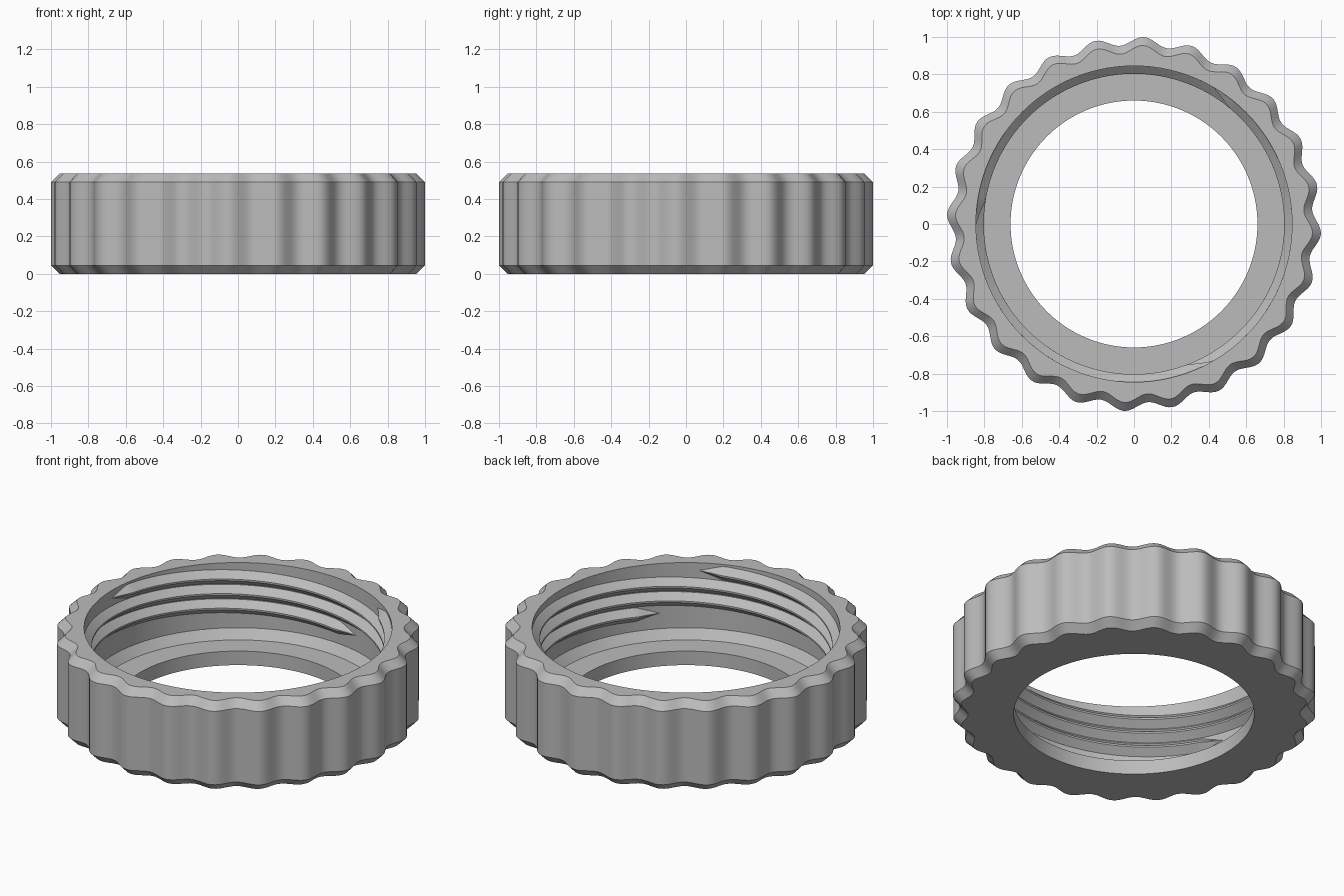
import bpy, bmesh, math
from math import sin, cos, radians, pi

cube = bpy.data.objects.get("Cube")
if cube:
    bpy.data.objects.remove(cube, do_unlink=True)

grey = bpy.data.materials.new("mid grey")
grey.use_nodes = True
colour = (0.5, 0.5, 0.5, 1)
grey.diffuse_color = colour
grey.node_tree.nodes["Principled BSDF"].inputs["Base Color"].default_value = colour


def skin(name, rings, closed_path):
    """Join closed cross-section rings into a smooth surface with sharp creases."""
    bm = bmesh.new()
    loops = [[bm.verts.new(p) for p in ring] for ring in rings]
    count = len(loops)
    for i in range(count if closed_path else count - 1):
        a, b = loops[i], loops[(i + 1) % count]
        for j in range(len(a)):
            k = (j + 1) % len(a)
            bm.faces.new((a[j], a[k], b[k], b[j]))
    if not closed_path:
        bm.faces.new(loops[0])
        bm.faces.new(loops[-1])
    bmesh.ops.recalc_face_normals(bm, faces=bm.faces)
    mesh = bpy.data.meshes.new(name)
    bm.to_mesh(mesh)
    bm.free()
    obj = bpy.data.objects.new(name, mesh)
    bpy.context.collection.objects.link(obj)
    mesh.materials.append(grey)
    bpy.ops.object.select_all(action='DESELECT')
    obj.select_set(True)
    bpy.context.view_layer.objects.active = obj
    bpy.ops.object.shade_smooth_by_angle(angle=radians(25))
    return obj


# Ring body: profile of (radius, height, scalloped) swept around z
LOBES, PHASE, WAVE = 24, radians(-3), 0.0225
HEIGHT, CHAMFER = 0.535, 0.045
profile = [
    (0.66, 0, False),
    (0.978 - CHAMFER, 0, True),
    (0.978, CHAMFER, True),
    (0.978, HEIGHT - CHAMFER, True),
    (0.978 - CHAMFER, HEIGHT, True),
    (0.845, HEIGHT, False),
    (0.845, 0.14, False),
    (0.805, 0.085, False),
    (0.66, 0.085, False),
]
SEGMENTS = LOBES * 14
rings = []
for i in range(SEGMENTS):
    a = 2 * pi * i / SEGMENTS
    wave = WAVE * cos(LOBES * (a - PHASE))
    ring = []
    for r, z, scalloped in profile:
        r += wave if scalloped else 0
        ring.append((r * cos(a), r * sin(a), z))
    rings.append(ring)
skin("scalloped_ring", rings, True)

# Three-start internal thread, each ridge fading out at both ends
WALL, DEPTH, LEAD, SPAN, STEPS = 0.845, 0.042, 0.265, 345, 200
for n in range(3):
    end = 180 + 120 * n
    rings = []
    for i in range(STEPS + 1):
        back = SPAN * i / STEPS
        a = radians(end - back)
        z = 0.488 - LEAD * back / 360
        fade = max(0.03, min(1, back / 9, (SPAN - back) / 9))
        base, crest, tip = 0.042 * fade, 0.005, WALL - DEPTH * fade
        crest *= fade
        section = [(WALL + 0.005, base), (WALL, base), (tip, crest),
                   (tip, -crest), (WALL, -base), (WALL + 0.005, -base)]
        rings.append([(r * cos(a), r * sin(a), z + h) for r, h in section])
    skin(f"thread_ridge_{n + 1}", rings, False)
